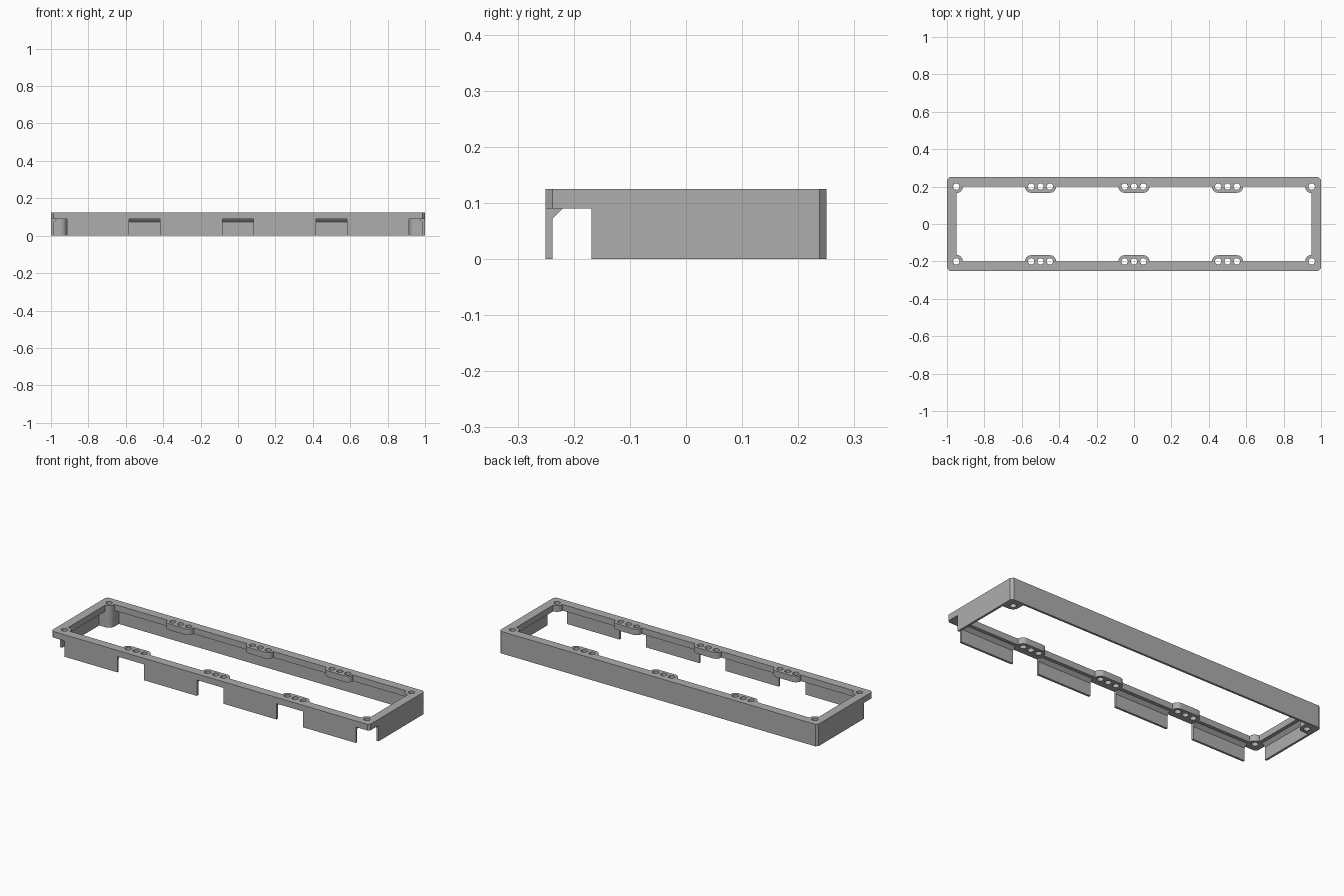
import bpy, bmesh
from math import sin, cos, radians, pi
from mathutils import Vector

if "Cube" in bpy.data.objects:
    bpy.data.objects.remove(bpy.data.objects["Cube"], do_unlink=True)

X, Y, TOP, DECK = 1.0, 0.25, 0.125, 0.09      # outer half sizes, height, underside of rim
WALL, BEVEL, RIB = 0.0125, 0.0125, 0.018
HX, HY, HOLE = 0.95, 0.2, 0.017               # corner hole position, which is also the inner edge
PAD, STEP = 0.033, 0.05                       # tab end radius, spacing of tab holes
TABS = (-0.5, 0, 0.5)
CUT_X, CUT_Y = 0.915, -0.168                  # limits of the open front corners

grey = bpy.data.materials.new("mid grey")
grey.use_nodes = True
grey.diffuse_color = (0.42, 0.42, 0.42, 1)
grey.node_tree.nodes["Principled BSDF"].inputs["Base Color"].default_value = grey.diffuse_color


def arc(cx, cy, r, a, b, n=10):
    angles = [radians(a + (b - a) * i / n) for i in range(n + 1)]
    return [(cx + r * cos(t), cy + r * sin(t)) for t in angles]


def circle(cx, cy):
    return arc(cx, cy, HOLE, 0, 345, 23)


def finish(name, bm):
    bmesh.ops.remove_doubles(bm, verts=bm.verts, dist=1e-5)
    bmesh.ops.recalc_face_normals(bm, faces=bm.faces)
    mesh = bpy.data.meshes.new(name)
    bm.to_mesh(mesh)
    bm.free()
    mesh.materials.append(grey)
    obj = bpy.data.objects.new(name, mesh)
    bpy.context.collection.objects.link(obj)
    bpy.ops.object.select_all(action='DESELECT')
    obj.select_set(True)
    bpy.context.view_layer.objects.active = obj
    bpy.ops.object.shade_smooth_by_angle(angle=pi / 6)
    return obj


def slab(name, loops, z0, z1):
    """Extrude a plan outline, with any further loops as holes."""
    curve = bpy.data.curves.new(name + "_outline", 'CURVE')
    curve.dimensions = '2D'
    curve.fill_mode = 'BOTH'
    curve.extrude = (z1 - z0) / 2
    for loop in loops:
        spline = curve.splines.new('POLY')
        spline.points.add(len(loop) - 1)
        for point, (x, y) in zip(spline.points, loop):
            point.co = (x, y, 0, 1)
        spline.use_cyclic_u = True
    helper = bpy.data.objects.new(name + "_outline", curve)
    bpy.context.collection.objects.link(helper)
    bpy.context.view_layer.update()
    solid = helper.to_mesh()
    bm = bmesh.new()
    bm.from_mesh(solid)
    helper.to_mesh_clear()
    bpy.data.objects.remove(helper, do_unlink=True)
    bpy.data.curves.remove(curve)
    bmesh.ops.translate(bm, verts=bm.verts, vec=(0, 0, (z0 + z1) / 2))
    return finish(name, bm)


def rib(name, start, end, inward):
    """Sloping fillet between a wall and the underside of the rim."""
    bm = bmesh.new()
    ends = []
    for x, y in (start, end):
        root = Vector((x, y, DECK))
        tri = (root, root + Vector((*inward, 0)) * RIB, root - Vector((0, 0, RIB)))
        ends.append([bm.verts.new(p) for p in tri])
    a, b = ends
    bm.faces.new(a)
    bm.faces.new(b)
    for i in range(3):
        j = (i + 1) % 3
        bm.faces.new((a[i], a[j], b[j], b[i]))
    return finish(name, bm)


# Flat rim with corner pads, screw tabs and holes
outer = [(-X + BEVEL, Y), (X - BEVEL, Y), (X, Y - BEVEL), (X, -Y + BEVEL)]
outer += [(-x, -y) for x, y in outer]
outer = [p for i, p in enumerate(outer) if p not in outer[:i]]
edge = arc(-HX, HY, 0.035, -90, 0)
for c in TABS:
    edge += arc(c - STEP, HY, PAD, 180, 270) + arc(c + STEP, HY, PAD, 270, 360)
edge += arc(HX, HY, 0.035, 180, 270)
inner = edge + [(-x, -y) for x, y in edge]
holes = [circle(sx * HX, sy * HY) for sx in (-1, 1) for sy in (-1, 1)]
holes += [circle(c + d, s * HY) for c in TABS for d in (-STEP, 0, STEP) for s in (-1, 1)]
slab("top_rim", [outer, inner] + holes, DECK, TOP)

# Back wall and both end walls in one piece
half = [(X - WALL, Y - WALL), (X - WALL, CUT_Y), (X, CUT_Y), (X, Y - BEVEL), (X - BEVEL, Y)]
slab("back_and_end_walls", [half + [(-x, y) for x, y in reversed(half)]], 0, DECK)
iy, ix = Y - WALL, X - WALL
rib("back_rib", (-ix, iy), (ix, iy), (0, -1))

for side, s in (("left", 1), ("right", -1)):
    rib(side + "_end_rib", (s * ix, CUT_Y), (s * ix, iy), (-s, 0))

    # Rear corner post, rounded towards the inside
    post = arc(HX, HY, 0.035, 180, 270) + [(ix, HY - 0.035), (ix, iy), (HX - 0.035, iy)]
    slab(side + "_corner_post", [[(s * x, y) for x, y in post], circle(s * HX, HY)], 0, DECK)

    # Front wall panels between the openings
    for part, a, b in (("inner", 0.083, 0.417), ("outer", 0.583, CUT_X)):
        name = f"{side}_{part}_front"
        a, b = s * a, s * b
        slab(name + "_panel", [[(a, -Y), (b, -Y), (b, -iy), (a, -iy)]], 0, DECK)
        rib(name + "_rib", (a, -iy), (b, -iy), (0, 1))
